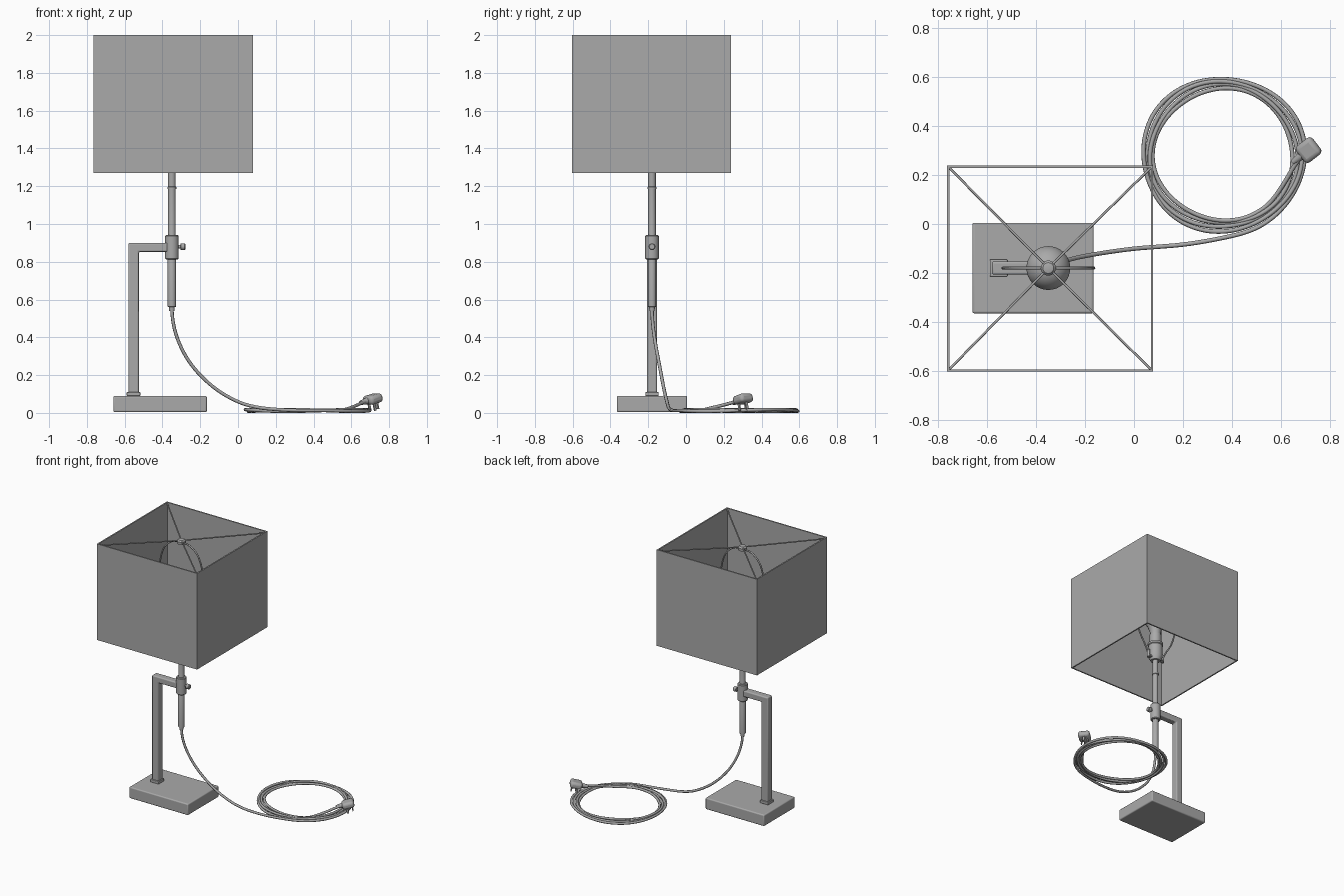
import bpy, bmesh, math
from mathutils import Vector, Matrix

if "Cube" in bpy.data.objects:
    bpy.data.objects.remove(bpy.data.objects["Cube"])

grey = bpy.data.materials.new("plain grey")
grey.use_nodes = True
colour = (0.4, 0.4, 0.4, 1)
grey.diffuse_color = colour
grey.node_tree.nodes["Principled BSDF"].inputs["Base Color"].default_value = colour

AX, AY = -0.35, -0.18          # lamp axis


def finish(bm, name, bevel=0, smooth=True):
    bmesh.ops.recalc_face_normals(bm, faces=bm.faces)
    me = bpy.data.meshes.new(name)
    bm.to_mesh(me)
    bm.free()
    me.materials.append(grey)
    ob = bpy.data.objects.new(name, me)
    bpy.context.collection.objects.link(ob)
    if bevel:
        mod = ob.modifiers.new("bevel", "BEVEL")
        mod.width, mod.segments = bevel, 3
    if smooth:
        bpy.ops.object.select_all(action="DESELECT")
        ob.select_set(True)
        bpy.context.view_layer.objects.active = ob
        bpy.ops.object.shade_smooth_by_angle(angle=math.radians(35))
    return ob


def box(name, centre, size, bevel=0):
    bm = bmesh.new()
    bmesh.ops.create_cube(bm, size=1)
    bmesh.ops.scale(bm, vec=size, verts=bm.verts)
    bmesh.ops.translate(bm, vec=centre, verts=bm.verts)
    return finish(bm, name, bevel)


def lathe(name, profile, origin=(AX, AY, 0), axis=(0, 0, 1), steps=32):
    """Spin (radius, height) points about an axis."""
    bm = bmesh.new()
    vs = [bm.verts.new((r, 0, h)) for r, h in profile]
    es = [bm.edges.new(p) for p in zip(vs, vs[1:])]
    bmesh.ops.spin(bm, geom=vs + es, cent=(0, 0, 0), axis=(0, 0, 1),
                   angle=math.tau, steps=steps)
    bmesh.ops.remove_doubles(bm, verts=bm.verts, dist=0.0001)
    turn = Vector((0, 0, 1)).rotation_difference(Vector(axis)).to_matrix().to_4x4()
    bm.transform(Matrix.Translation(origin) @ turn)
    return finish(bm, name)


def tube(name, points, radius, kind="POLY"):
    cu = bpy.data.curves.new(name, "CURVE")
    cu.dimensions = "3D"
    cu.bevel_depth, cu.bevel_resolution = radius, 2
    cu.resolution_u = 6
    cu.use_fill_caps = True
    sp = cu.splines.new(kind)
    sp.points.add(len(points) - 1)
    for p, co in zip(sp.points, points):
        p.co = (*co, 1)
    if kind == "NURBS":
        sp.order_u, sp.use_endpoint_u = 3, True
    cu.materials.append(grey)
    ob = bpy.data.objects.new(name, cu)
    bpy.context.collection.objects.link(ob)
    return ob


# Base block and post foot
box("base", (-0.4125, AY, 0.047), (0.495, 0.37, 0.086), 0.008)
box("post_foot", (-0.553, AY, 0.1), (0.072, 0.07, 0.022), 0.004)

# Square post with elbow and arm
bm = bmesh.new()
outline = [(-0.58, 0.09), (-0.525, 0.09), (-0.525, 0.853), (-0.37, 0.853),
           (-0.37, 0.9), (-0.58, 0.9)]
face = bm.faces.new([bm.verts.new((x, AY - 0.027, z)) for x, z in outline])
out = bmesh.ops.extrude_face_region(bm, geom=[face])
bmesh.ops.translate(bm, vec=(0, 0.054, 0),
                    verts=[g for g in out["geom"] if isinstance(g, bmesh.types.BMVert)])
finish(bm, "post_and_arm", 0.008)

# Sliding collar, thumb screw and stem
lathe("collar", [(0, 0.813), (0.032, 0.813), (0.036, 0.818), (0.036, 0.936),
                 (0.032, 0.941), (0, 0.941)])
lathe("thumb_screw", [(0, 0), (0.009, 0), (0.009, 0.045), (0.018, 0.047),
                      (0.018, 0.068), (0.014, 0.072), (0, 0.072)],
      origin=(AX, AY, 0.88), axis=(1, 0, 0), steps=20)
lathe("stem", [(0, 0.54), (0.014, 0.54), (0.015, 0.56), (0.022, 0.562), (0.022, 0.82),
               (0.02, 0.825), (0.02, 1.184), (0.024, 1.186), (0.024, 1.196),
               (0.02, 1.198), (0.02, 1.31), (0, 1.31)])

# Lamp holder and bulb
lathe("lamp_holder", [(0, 1.3), (0.035, 1.3), (0.05, 1.33), (0.05, 1.42), (0.055, 1.425),
                      (0.055, 1.44), (0.042, 1.445), (0.042, 1.51), (0, 1.51)])
bulb = [(0, 1.5), (0.036, 1.5), (0.04, 1.54), (0.06, 1.59)]
bulb += [(0.09 * math.cos(math.radians(a)), 1.66 + 0.09 * math.sin(math.radians(a)))
         for a in range(-30, 90, 12)] + [(0, 1.75)]
lathe("bulb", bulb)

# Harp, its saddle, and the hub
half = [(0.06, 1.32), (0.08, 1.38), (0.16, 1.5), (0.195, 1.68), (0.16, 1.88),
        (0.08, 1.955), (0.02, 1.96)]
loop = [(AX + x, AY, z) for x, z in half] + [(AX - x, AY, z) for x, z in reversed(half)]
tube("harp", loop, 0.006, "NURBS")
box("harp_saddle", (AX, AY, 1.322), (0.14, 0.03, 0.014), 0.004)
for side in (-1, 1):
    lathe("harp_ferrule", [(0, 1.31), (0.011, 1.31), (0.011, 1.37), (0, 1.37)],
          origin=(AX + side * 0.065, AY, 0), steps=16)
lathe("hub", [(0, 1.95), (0.03, 1.955), (0.031, 1.975), (0.022, 1.985), (0, 1.99)])

# Square open shade
SX, SY, H = -0.343, -0.182, 0.4215
corners = [(SX + i * H, SY + j * H) for i, j in ((-1, -1), (1, -1), (1, 1), (-1, 1))]
bm = bmesh.new()
rings = [[bm.verts.new((x, y, z)) for x, y in corners] for z in (1.27, 2.0)]
for k in range(4):
    n = (k + 1) % 4
    bm.faces.new((rings[0][k], rings[0][n], rings[1][n], rings[1][k]))
shade = finish(bm, "shade", smooth=False)
solid = shade.modifiers.new("wall", "SOLIDIFY")
solid.thickness, solid.offset, solid.use_even_offset = 0.01, -1, True

# Wires from the hub to the shade corners
for x, y in corners:
    end = Vector((x, y, 1.988)).lerp(Vector((SX, SY, 1.988)), 0.02)
    tube("shade_wire", [(AX, AY, 1.975), end], 0.005)

# Cord: hanging curve, flat coil, then rise to the plug
path = [(AX, AY, 0.56), (AX, AY, 0.5), (-0.32, -0.165, 0.38), (-0.25, -0.14, 0.25),
        (-0.13, -0.118, 0.13), (0, -0.1, 0.055), (0.1, -0.093, 0.028), (0.2, -0.085, 0.018),
        (0.31, -0.068, 0.012)]
turns, per = 4, 20
start, sweep = math.radians(-72), math.tau * turns + math.radians(20)
count = turns * per
for i in range(count + 1):
    t = i / count
    a = start + sweep * t
    r = 0.337 - 0.062 * t + 0.006 * math.sin(3 * a + 5 * t)
    path.append((0.362 + 1.015 * r * math.cos(a), 0.28 + 0.97 * r * math.sin(a),
                 0.013 + 0.005 * math.sin(2.5 * a)))
path += [(0.58, 0.115, 0.022), (0.625, 0.185, 0.038), (0.655, 0.24, 0.053),
         (0.675, 0.265, 0.06)]
tube("cord", path, 0.009, "NURBS")

# Plug with strain relief and three pins, tilted along the cord
heading = Matrix.Translation((0.713, 0.302, 0.073)) @ \
    Matrix.Rotation(math.radians(38), 4, "Z") @ Matrix.Rotation(math.radians(-14), 4, "Y")
lathe("strain_relief", [(0, -0.085), (0.011, -0.085), (0.019, -0.03), (0, -0.03)],
      origin=(0, 0, 0), axis=(1, 0, 0), steps=16).matrix_world = heading
box("plug_body", (0, 0, 0), (0.085, 0.085, 0.048), 0.018).matrix_world = heading
pins = [(0.022, 0, 0.008, 0.016), (-0.014, 0.022, 0.014, 0.008), (-0.014, -0.022, 0.014, 0.008)]
for x, y, w, d in pins:
    box("plug_pin", (x, y, -0.04), (w, d, 0.04), 0.001).matrix_world = heading
